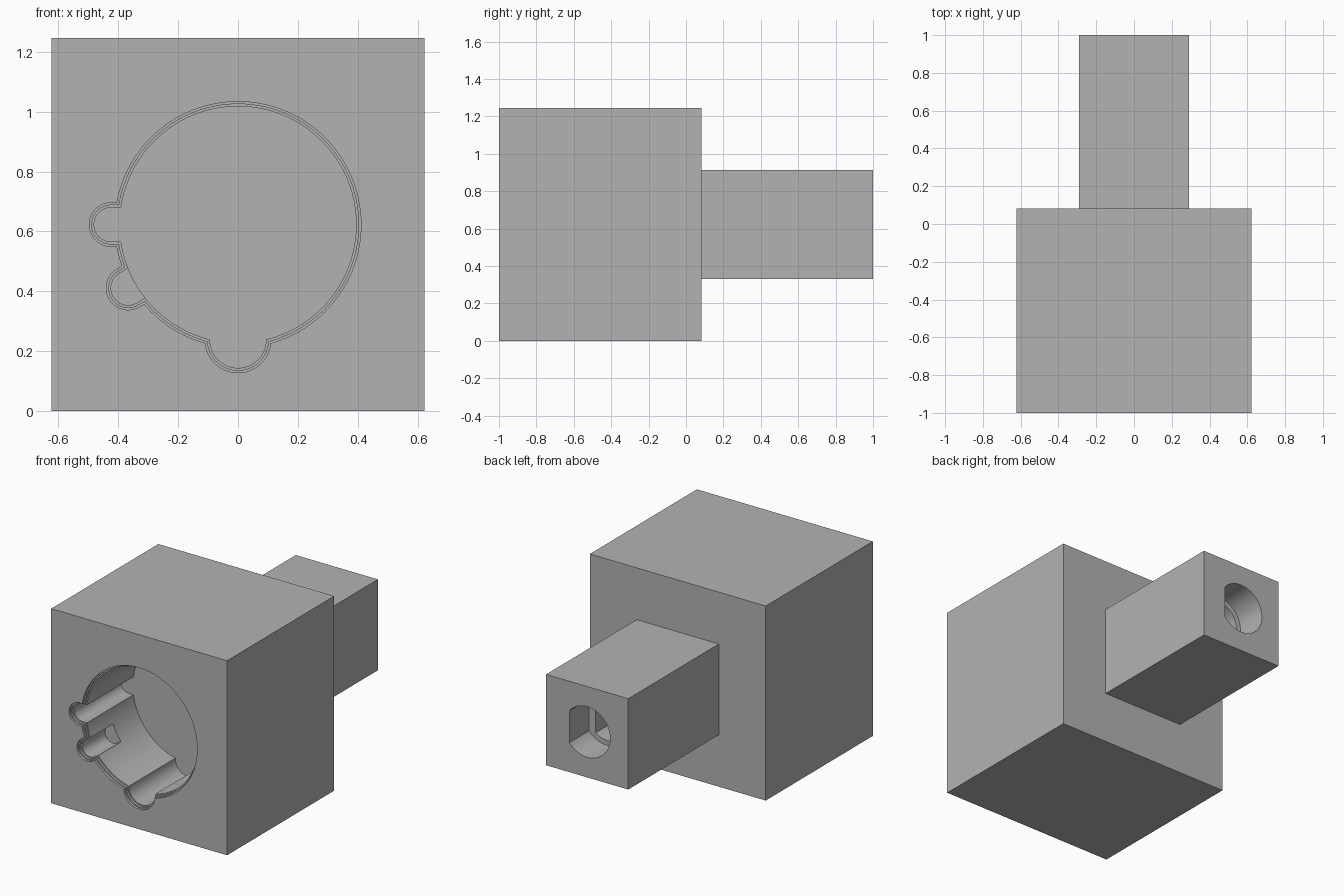
import bpy
import bmesh
from math import cos, sin, radians
from mathutils import Vector

cube = bpy.data.objects.get("Cube")
if cube:
    bpy.data.objects.remove(cube, do_unlink=True)

HALF = 0.623      # half width of the body, also the height of the bore axis
FRONT, STEP, BACK = -1.0, 0.083, 1.0
NECK = 0.291

grey = bpy.data.materials.new("plain grey")
grey.use_nodes = True
grey.diffuse_color = (0.45, 0.45, 0.45, 1)
grey.node_tree.nodes["Principled BSDF"].inputs["Base Color"].default_value = (0.45, 0.45, 0.45, 1)


def arc(cx, cz, r, start, end, n):
    """Points of an arc in the xz plane, around the bore axis."""
    angles = [radians(start + (end - start) * i / n) for i in range(n + 1)]
    return [(cx + r * cos(a), cz + r * sin(a)) for a in angles]


def prism(name, outline, y0, y1):
    """Extrude an xz outline along y."""
    bm = bmesh.new()
    face = bm.faces.new([bm.verts.new((x, y0, z + HALF)) for x, z in outline])
    new = bmesh.ops.extrude_face_region(bm, geom=[face])["geom"]
    moved = [v for v in new if isinstance(v, bmesh.types.BMVert)]
    bmesh.ops.translate(bm, verts=moved, vec=Vector((0, y1 - y0, 0)))
    bmesh.ops.recalc_face_normals(bm, faces=bm.faces)
    mesh = bpy.data.meshes.new(name)
    bm.to_mesh(mesh)
    bm.free()
    mesh.materials.append(grey)
    obj = bpy.data.objects.new(name, mesh)
    bpy.context.collection.objects.link(obj)
    return obj


def square(h):
    return [(-h, -h), (h, -h), (h, h), (-h, h)]


def circle(r):
    return arc(0, 0, r, 0, 360, 96)[:-1]


def keyway(angle, dist, r):
    """Round-ended slot pointing away from the bore axis."""
    a = radians(angle)
    out, side = Vector((cos(a), sin(a))), Vector((-sin(a), cos(a)))
    tip = arc(*(out * dist), r, angle - 90, angle + 90, 24)
    root = out * 0.3
    return tip + [tuple(root + side * r), tuple(root - side * r)]


def d_shape(r, flat):
    """Circle with a flat on the +x side."""
    half = 0
    while r * cos(radians(half)) > flat:
        half += 0.25
    return arc(0, 0, r, half, 360 - half, 64)


def cut(target, outline, y0, y1):
    cutter = prism("cutter", outline, y0, y1)
    cutter.hide_render = True
    mod = target.modifiers.new("cut", "BOOLEAN")
    mod.operation = "DIFFERENCE"
    mod.solver = "EXACT"
    mod.object = cutter
    bpy.context.view_layer.objects.active = target
    bpy.ops.object.modifier_apply(modifier=mod.name)
    bpy.data.objects.remove(cutter, do_unlink=True)


# Main block and the narrower neck behind it
body = prism("body", square(HALF), FRONT, STEP)
neck = prism("neck", square(NECK), STEP, BACK)

# Bore with three keyways and a stepped lip at the mouth
for grow, depth, short in ((0, 0.5, 0.26), (0.008, 0.03, 0.03), (0.016, 0.015, 0.015)):
    mouth = FRONT - 0.1
    cut(body, circle(0.395 + grow), mouth, FRONT + depth)
    cut(body, keyway(180, 0.424, 0.057 + grow), mouth, FRONT + depth)
    cut(body, keyway(210, 0.424, 0.057 + grow), mouth, FRONT + short)
    cut(body, keyway(270, 0.385, 0.094 + grow), mouth, FRONT + depth)

# Stepped shaft hole with a flat side, in the end of the neck
cut(neck, d_shape(0.13, 0.08), BACK - 0.5, BACK + 0.1)
cut(neck, d_shape(0.162, 0.126), BACK - 0.2, BACK + 0.1)

# Smooth the curved walls, keep the edges crisp
for obj in (body, neck):
    bpy.ops.object.select_all(action="DESELECT")
    obj.select_set(True)
    bpy.context.view_layer.objects.active = obj
    bpy.ops.object.shade_smooth_by_angle(angle=radians(30))
